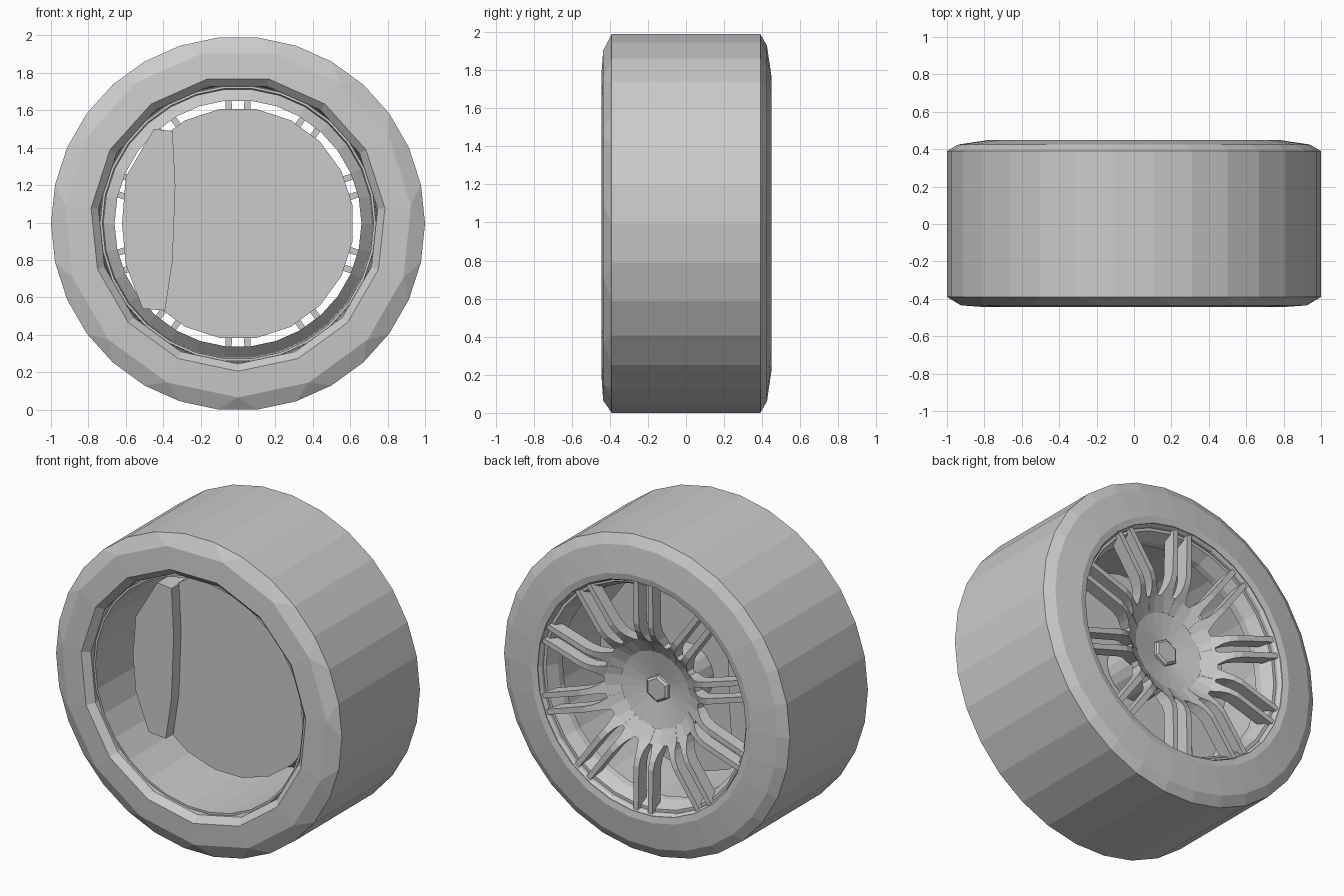
import bpy, bmesh
from math import sin, cos, radians, pi

cube = bpy.data.objects.get("Cube")
if cube:
    bpy.data.objects.remove(cube)

CENTRE_Z = cos(radians(6))

grey = bpy.data.materials.new("plain grey")
grey.use_nodes = True
grey.diffuse_color = (0.6, 0.6, 0.6, 1)
grey.node_tree.nodes["Principled BSDF"].inputs["Base Color"].default_value = grey.diffuse_color


def finish(name, bm):
    """Turn a bmesh into a flat-shaded object on the wheel axis."""
    bmesh.ops.recalc_face_normals(bm, faces=bm.faces)
    mesh = bpy.data.meshes.new(name)
    bm.to_mesh(mesh)
    bm.free()
    mesh.materials.append(grey)
    obj = bpy.data.objects.new(name, mesh)
    obj.location.z = CENTRE_Z
    bpy.context.collection.objects.link(obj)
    return obj


def ring(bm, r, y, n, phase):
    """Circle of n vertices around the y axis; phase in degrees."""
    angles = [radians(phase) + 2 * pi * i / n for i in range(n)]
    return [bm.verts.new((r * cos(a), y, r * sin(a))) for a in angles]


def bridge(bm, a, b):
    n = len(a)
    for i in range(n):
        j = (i + 1) % n
        bm.faces.new((a[i], a[j], b[j], b[i]))


def bridge_half(bm, fine, coarse):
    """Join a ring to one with half as many vertices."""
    n, m = len(fine), len(coarse)
    for k in range(m):
        bm.faces.new((coarse[k], fine[2 * k], fine[2 * k + 1]))
        bm.faces.new((coarse[k], fine[2 * k + 1], fine[(2 * k + 2) % n], coarse[(k + 1) % m]))


def lathe(name, profile, n, phase=0, closed=False):
    """Revolve (radius, y) points; closed makes a hollow ring, else ends are capped."""
    bm = bmesh.new()
    rings = [ring(bm, r, y, n, phase) for r, y in profile]
    for a, b in zip(rings, rings[1:]):
        bridge(bm, a, b)
    if closed:
        bridge(bm, rings[-1], rings[0])
    else:
        bm.faces.new(rings[0])
        bm.faces.new(rings[-1])
    return finish(name, bm)


# Tyre: fine tread and outer sidewall, coarser inner sidewall
bm = bmesh.new()
fine = [ring(bm, r, y, 30, 264) for r, y in
        ((1, -0.39), (1, 0.39), (0.94, 0.425), (0.77, 0.45),
         (0.73, 0.443), (0.735, 0.36), (0.745, -0.3))]
coarse = [ring(bm, r, y, 15, 270) for r, y in
          ((0.93, -0.435), (0.79, -0.445), (0.75, -0.405), (0.75, -0.38))]
for group in (fine, coarse):
    for a, b in zip(group, group[1:]):
        bridge(bm, a, b)
bridge_half(bm, fine[0], coarse[0])
bridge_half(bm, fine[-1], coarse[-1])
finish("tyre", bm)

# Rim barrel with a stepped lip on the spoked side
lathe("rim_barrel", [(0.738, -0.39), (0.725, -0.39), (0.718, 0.3), (0.718, 0.42),
                     (0.732, 0.44), (0.745, 0.42)], 30, 264, closed=True)
lathe("rim_lip", [(0.73, 0.36), (0.66, 0.29), (0.665, 0.33), (0.70, 0.40), (0.73, 0.40)],
      30, 264, closed=True)

# Dished hub, centre nut and axle
lathe("hub", [(0.08, 0.268), (0.24, 0.30), (0.33, 0.352), (0.335, 0.30), (0.22, 0.22)], 20, 9)
lathe("centre_nut", [(0.085, 0.25), (0.085, 0.285), (0.07, 0.295)], 6, 30)
lathe("axle", [(0.18, -0.08), (0.18, 0.23)], 20, 9)

# Brake disc
lathe("brake_disc", [(0.62, -0.09), (0.62, -0.02)], 20, 9)

# Brake caliper gripping the disc edge
outline = [(-0.45, 0.505), (-0.35, 0.495), (-0.335, 0.2), (-0.35, -0.2), (-0.39, -0.465),
           (-0.51, -0.455), (-0.6, -0.22), (-0.62, 0), (-0.6, 0.25)]
bm = bmesh.new()
front, back = [[bm.verts.new((x, y, z)) for x, z in outline] for y in (-0.165, 0.06)]
bridge(bm, front, back)
bm.faces.new(front)
bm.faces.new(back)
finish("brake_caliper", bm)

# Spokes: ten pairs, each lofted through (radius, outer y, depth, half width, offset)
stations = [(0.24, 0.303, 0.05, 0.036, 0.038), (0.31, 0.345, 0.06, 0.042, 0.048),
            (0.36, 0.385, 0.08, 0.024, 0.05), (0.40, 0.41, 0.08, 0.019, 0.05),
            (0.45, 0.425, 0.08, 0.018, 0.05), (0.72, 0.43, 0.08, 0.016, 0.05)]
bm = bmesh.new()
for pair in range(10):
    a = radians(18 + 36 * pair)
    for side in (-1, 1):
        loops = []
        for r, y, depth, w, off in stations:
            loop = []
            for t, yy in ((-w, y), (w, y), (w, y - depth), (-w, y - depth)):
                t += side * off
                loop.append(bm.verts.new((r * cos(a) - t * sin(a), yy, r * sin(a) + t * cos(a))))
            loops.append(loop)
        for p, q in zip(loops, loops[1:]):
            bridge(bm, p, q)
        bm.faces.new(loops[0])
        bm.faces.new(loops[-1])
finish("spokes", bm)
